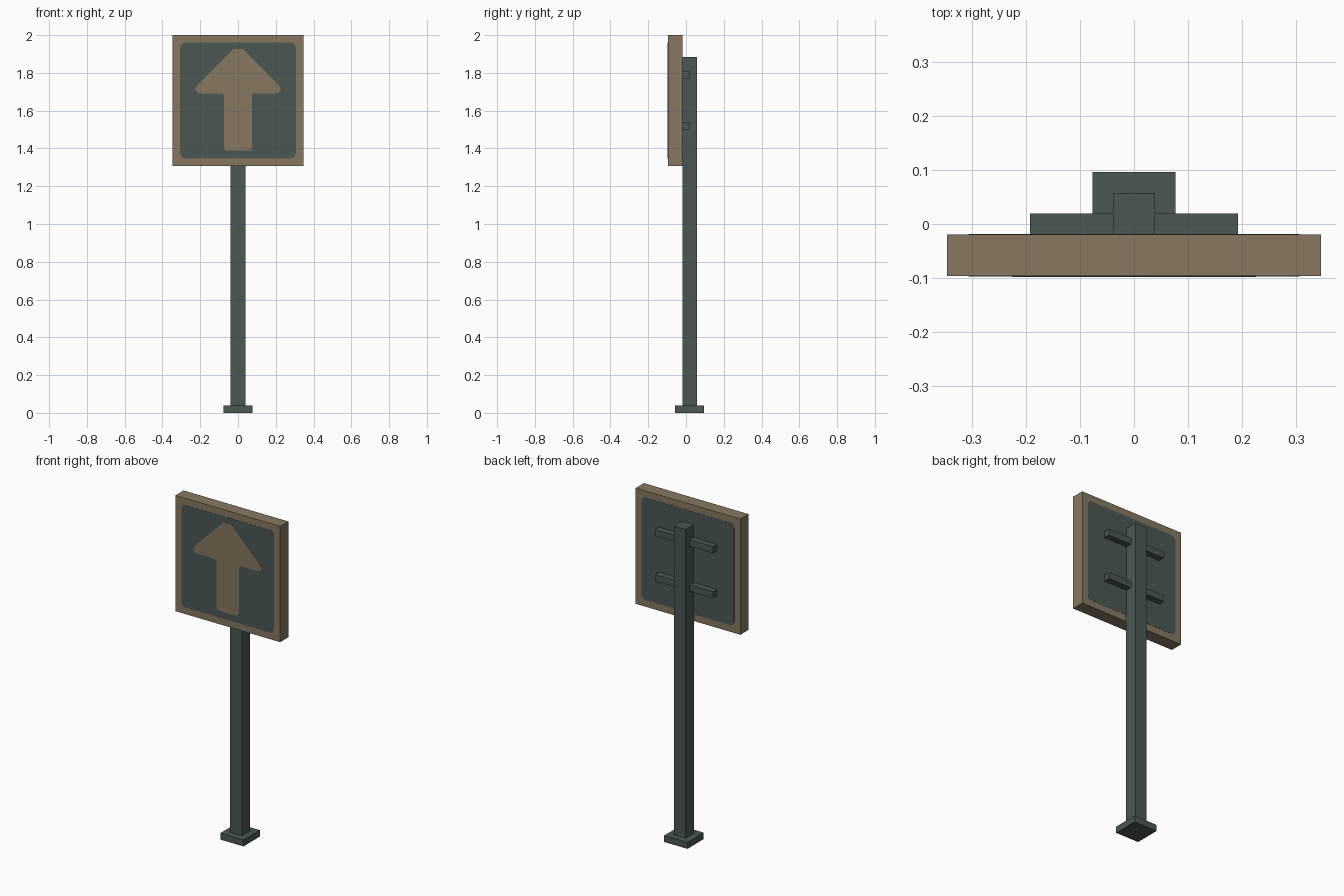
import bpy, bmesh, math

if "Cube" in bpy.data.objects:
    bpy.data.objects.remove(bpy.data.objects["Cube"])

U = 2 / 52  # modelling grid unit


def material(name, rgb):
    m = bpy.data.materials.new(name)
    m.diffuse_color = (*rgb, 1)
    m.use_nodes = True
    m.node_tree.nodes["Principled BSDF"].inputs["Base Color"].default_value = m.diffuse_color
    return m


TAN = material("tan_paint", (0.242, 0.188, 0.119))
GREEN = material("dark_grey_green", (0.069, 0.098, 0.089))


def finish(name, bm, mat):
    bmesh.ops.recalc_face_normals(bm, faces=bm.faces[:])
    me = bpy.data.meshes.new(name)
    bm.to_mesh(me)
    bm.free()
    me.materials.append(mat)
    ob = bpy.data.objects.new(name, me)
    bpy.context.collection.objects.link(ob)
    return ob


def box(name, x, y, z, mat):
    """Box from (min, max) ranges given in grid units."""
    bm = bmesh.new()
    bmesh.ops.create_cube(bm, size=1)
    for v in bm.verts:
        v.co = [(r[0] + (c + 0.5) * (r[1] - r[0])) * U for c, r in zip(v.co, (x, y, z))]
    return finish(name, bm, mat)


def plate(name, outline, y0, y1, mat):
    """Thin plate: an x-z outline extruded from y0 to y1."""
    bm = bmesh.new()
    face = bm.faces.new([bm.verts.new((x, y0, z)) for x, z in outline])
    ext = bmesh.ops.extrude_face_region(bm, geom=[face])
    for v in ext["geom"]:
        if isinstance(v, bmesh.types.BMVert):
            v.co.y = y1
    return finish(name, bm, mat)


def rounded_square(half, radius, cz, steps=3):
    pts = []
    for q, (sx, sz) in enumerate(((1, 1), (-1, 1), (-1, -1), (1, -1))):
        for i in range(steps + 1):
            a = math.pi / 2 * (q + i / steps)
            pts.append((sx * (half - radius) + radius * math.cos(a),
                        cz + sz * (half - radius) + radius * math.sin(a)))
    return pts


# Base, pole and sign board
box("base_plate", (-2, 2), (-1.5, 2.5), (0, 1), GREEN)
box("pole", (-1, 1), (-0.5, 1.5), (1, 49), GREEN)
box("sign_board", (-9, 9), (-2.5, -0.5), (34, 52), TAN)

# Mounting brackets behind the board
for label, z in (("lower", 39), ("upper", 46)):
    box(label + "_bracket", (-5, 5), (-0.5, 0.5), (z, z + 1), GREEN)

# Painted fields on both faces of the board
front, back = -2.5 * U, -0.5 * U
field = rounded_square(0.306, 0.025, 43 * U)
plate("front_field", field, front + 0.002, front - 0.001, GREEN)
plate("back_field", field, back - 0.002, back + 0.001, GREEN)

# Upward arrow, right half mirrored to the left
half = [(0.027, 1.926), (0.222, 1.728), (0.226, 1.71), (0.208, 1.692), (0.085, 1.692),
        (0.074, 1.68), (0.074, 1.40), (0.064, 1.388)]
arrow = half + [(-x, z) for x, z in reversed(half)]
plate("arrow", arrow, front + 0.001, front - 0.002, TAN)
